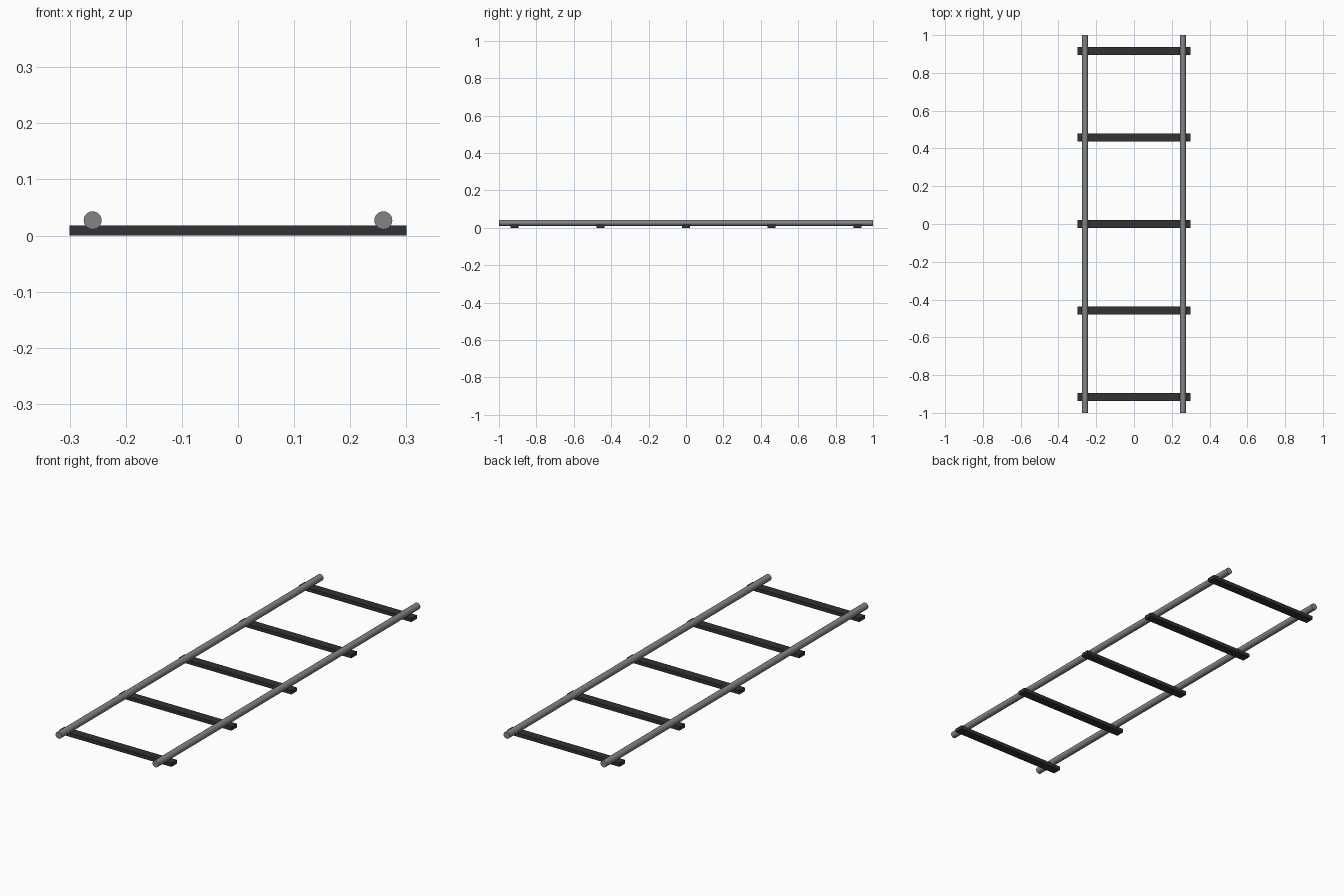
import bpy
from math import pi, radians

cube = bpy.data.objects.get("Cube")
if cube:
    bpy.data.objects.remove(cube, do_unlink=True)


def material(name, color):
    mat = bpy.data.materials.new(name)
    mat.use_nodes = True
    mat.diffuse_color = color
    mat.node_tree.nodes["Principled BSDF"].inputs["Base Color"].default_value = color
    return mat


steel = material("steel grey", (0.22, 0.235, 0.24, 1))
dark = material("dark grey", (0.032, 0.032, 0.034, 1))

# Two round rails running front to back
for side, x in (("left", 0.259), ("right", -0.259)):
    bpy.ops.mesh.primitive_cylinder_add(vertices=24, radius=0.016, depth=2,
                                        location=(x, 0, 0.027), rotation=(pi / 2, 0, 0))
    rail = bpy.context.object
    rail.name = side + "_rail"
    rail.data.materials.append(steel)
    bpy.ops.object.shade_smooth_by_angle(angle=radians(40))

# Five flat sleepers under the rails
for i in range(5):
    bpy.ops.mesh.primitive_cube_add(size=1, location=(0, (i - 2) * 0.458, 0.009))
    sleeper = bpy.context.object
    sleeper.name = f"sleeper_{i + 1}"
    sleeper.scale = (0.6, 0.042, 0.018)
    bpy.ops.object.transform_apply(location=False, rotation=False, scale=True)
    sleeper.data.materials.append(dark)
